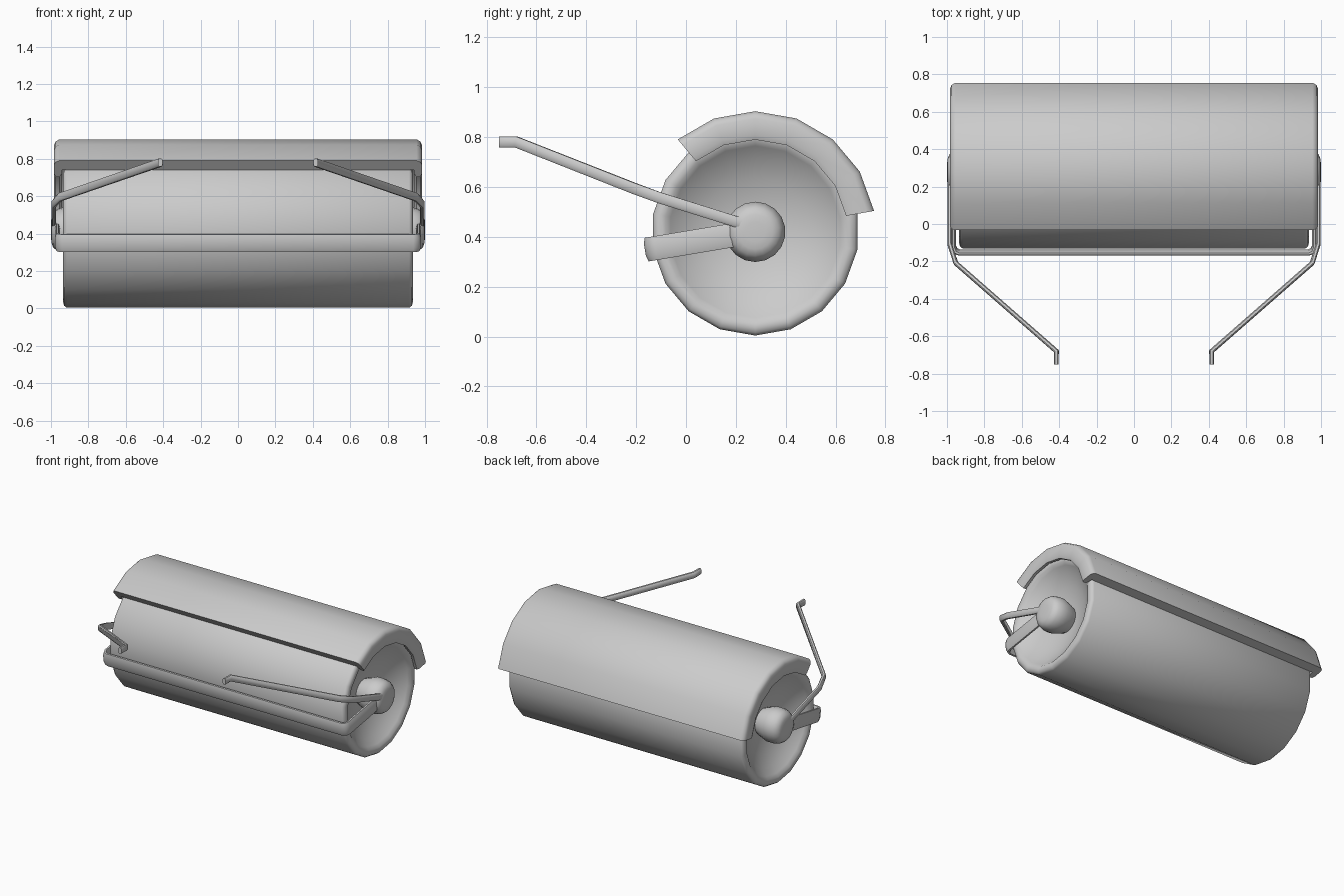
import bpy, bmesh, math
from mathutils import Vector

if "Cube" in bpy.data.objects:
    bpy.data.objects.remove(bpy.data.objects["Cube"])

AXIS_Y, AXIS_Z, SIDES = 0.278, 0.42, 18

grey = bpy.data.materials.new("plain_grey")
grey.diffuse_color = (0.6, 0.6, 0.6, 1)
grey.use_nodes = True
grey.node_tree.nodes["Principled BSDF"].inputs["Base Color"].default_value = grey.diffuse_color


def finish(bm, name, angle=40):
    bmesh.ops.remove_doubles(bm, verts=bm.verts, dist=0.0005)
    bmesh.ops.recalc_face_normals(bm, faces=bm.faces)
    mesh = bpy.data.meshes.new(name)
    bm.to_mesh(mesh)
    bm.free()
    mesh.materials.append(grey)
    ob = bpy.data.objects.new(name, mesh)
    bpy.context.collection.objects.link(ob)
    bpy.ops.object.select_all(action='DESELECT')
    ob.select_set(True)
    bpy.context.view_layer.objects.active = ob
    bpy.ops.object.shade_smooth_by_angle(angle=math.radians(angle))
    return ob


def lathe(name, profile, start=0, end=360, sides=SIDES, closed=False, angle=40):
    """Turn an (x, radius) profile about the roller axle; angles run from the top towards the back."""
    bm = bmesh.new()
    steps = round((end - start) / 360 * sides)
    rings = []
    for i in range(steps + 1):
        a = math.radians(start + (end - start) * i / steps)
        rings.append([bm.verts.new((x, AXIS_Y + r * math.sin(a), AXIS_Z + r * math.cos(a)))
                      for x, r in profile])
    n = len(profile)
    for a, b in zip(rings, rings[1:]):
        for j in range(n if closed else n - 1):
            k = (j + 1) % n
            bm.faces.new((a[j], a[k], b[k], b[j]))
    if closed:
        bm.faces.new(rings[0])
        bm.faces.new(rings[-1])
    return finish(bm, name, angle)


def sweep(name, path, up, section):
    """Sweep a (sideways, upward) section along a path with mitred corners."""
    bm = bmesh.new()
    pts = [Vector(p) for p in path]
    dirs = [(b - a).normalized() for a, b in zip(pts, pts[1:])]
    rings = []
    for i, p in enumerate(pts):
        d0, d1 = dirs[max(i - 1, 0)], dirs[min(i, len(dirs) - 1)]
        t = (d0 + d1).normalized()
        side = Vector(up).cross(t).normalized()
        top = t.cross(side)
        stretch = 1 / max(t.dot(d0), 0.5)
        rings.append([bm.verts.new(p + side * s * stretch + top * h) for s, h in section])
    n = len(section)
    for a, b in zip(rings, rings[1:]):
        for j in range(n):
            k = (j + 1) % n
            bm.faces.new((a[j], a[k], b[k], b[j]))
    bm.faces.new(rings[0])
    bm.faces.new(rings[-1])
    return finish(bm, name, 50)


def mirrored(half):
    return half + [(-x, r) for x, r in reversed(half)]


# Drum with rounded rims and dished ends
lathe("drum", mirrored([(0.80, 0), (0.81, 0.12), (0.84, 0.22), (0.88, 0.30), (0.915, 0.345),
                        (0.932, 0.365), (0.935, 0.385), (0.93, 0.405), (0.915, 0.416)]))

# Curved guard with lips turned in around the drum ends
lathe("guard", mirrored([(0.94, 0.418), (0.942, 0.39), (0.955, 0.37), (0.975, 0.37),
                         (0.983, 0.39), (0.983, 0.455), (0.975, 0.473), (0.955, 0.484)]),
      start=-40, end=80, closed=True)

# Bar wrapped around the front, tilted up towards the axle
tilt = math.radians(9.5)
bar_up = (0, -math.sin(tilt), math.cos(tilt))
bar_plan = [(0.965, 0.24), (0.965, -0.12), (0.955, -0.143), (0.935, -0.152)]
bar_plan += [(-x, y) for x, y in reversed(bar_plan)]
bar_path = [(x, y, 0.35 + (y + 0.15) * math.tan(tilt)) for x, y in bar_plan]
sweep("front_bar", bar_path, bar_up,
      [(-0.006, -0.048), (0.006, -0.048), (0.013, -0.025), (0.013, 0.025),
       (0.006, 0.048), (-0.006, 0.048), (-0.013, 0.025), (-0.013, -0.025)])

# Axle hubs and pull handles, one per side
handle_section = [(-0.006, -0.022), (0.006, -0.022), (0.012, -0.014), (0.012, 0.014),
                  (0.006, 0.022), (-0.006, 0.022), (-0.012, 0.014), (-0.012, -0.014)]
for s, label in ((-1, "left"), (1, "right")):
    lathe("hub_" + label, [(s * x, r) for x, r in
                           [(0.79, 0.085), (0.84, 0.105), (0.89, 0.121), (0.93, 0.121),
                            (0.965, 0.112), (0.988, 0.095), (0.997, 0.07), (1.0, 0.04), (1.0, 0)]])
    sweep("handle_" + label,
          [(s * 0.985, 0.25, 0.445), (s * 0.985, -0.11, 0.558), (s * 0.952, -0.21, 0.595),
           (s * 0.415, -0.68, 0.78), (s * 0.415, -0.75, 0.78)],
          (0, 0, 1), handle_section)
